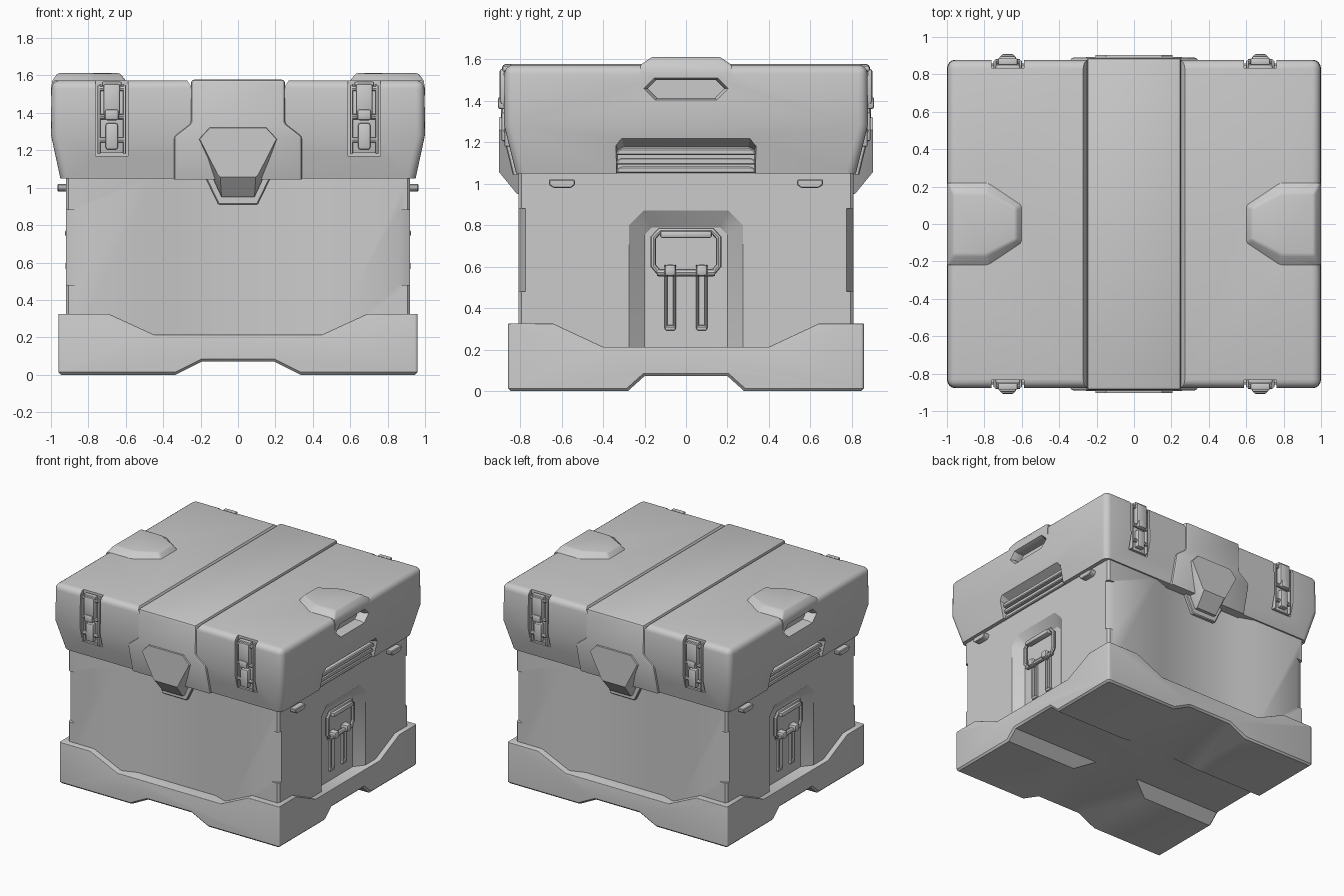
import bpy, bmesh, math
from mathutils import Vector

if "Cube" in bpy.data.objects:
    bpy.data.objects.remove(bpy.data.objects["Cube"])


def sym(half):
    """Close a half outline by mirroring its first coordinate."""
    return half + [(-a, b) for a, b in reversed(half)]

def xy(pts, z): return [(a, b, z) for a, b in pts]
def xz(pts, y): return [(a, y, b) for a, b in pts]
def yz(pts, x): return [(x, a, b) for a, b in pts]
def rect(w, d): return [(-w, -d), (w, -d), (w, d), (-w, d)]

def edit(ob, fn):
    bm = bmesh.new()
    bm.from_mesh(ob.data)
    fn(bm)
    bmesh.ops.recalc_face_normals(bm, faces=bm.faces)
    bm.to_mesh(ob.data)
    bm.free()

def bevel(ob, width, segs=2, test=lambda e, mid: True, angle=30):
    def fn(bm):
        es = [e for e in bm.edges if len(e.link_faces) == 2
              and e.calc_face_angle(0) > math.radians(angle)
              and test(e, (e.verts[0].co + e.verts[1].co) / 2)]
        bmesh.ops.bevel(bm, geom=es, offset=width, segments=segs, profile=0.5,
                        affect='EDGES', clamp_overlap=True)
    edit(ob, fn)

def mirror(ob, axes):
    """Add reflected copies across each named axis."""
    def fn(bm):
        for ax in axes:
            i = 'xyz'.index(ax)
            new = bmesh.ops.duplicate(bm, geom=bm.verts[:] + bm.edges[:] + bm.faces[:])['geom']
            for v in new:
                if isinstance(v, bmesh.types.BMVert):
                    v.co[i] *= -1
            bmesh.ops.reverse_faces(bm, faces=[f for f in new if isinstance(f, bmesh.types.BMFace)])
    edit(ob, fn)

def loft(name, rings, width=0, segs=2, axes=''):
    """Solid through rings of equal point count, with caps."""
    bm = bmesh.new()
    vs = [[bm.verts.new(p) for p in r] for r in rings]
    n = len(rings[0])
    for a, b in zip(vs, vs[1:]):
        for i in range(n):
            bm.faces.new((a[i], a[(i + 1) % n], b[(i + 1) % n], b[i]))
    bm.faces.new(vs[0])
    bm.faces.new(vs[-1])
    bmesh.ops.recalc_face_normals(bm, faces=bm.faces)
    me = bpy.data.meshes.new(name)
    bm.to_mesh(me)
    bm.free()
    ob = bpy.data.objects.new(name, me)
    bpy.context.collection.objects.link(ob)
    if width:
        bevel(ob, width, segs)
    if axes:
        mirror(ob, axes)
    return ob

def box(name, c, s, width=0, axes='', segs=2):
    r = [(c[0] + a, c[1] + b) for a, b in rect(s[0] / 2, s[1] / 2)]
    return loft(name, [xy(r, c[2] - s[2] / 2), xy(r, c[2] + s[2] / 2)], width, segs, axes)

def tube(name, pts, r, closed, axes):
    cu = bpy.data.curves.new(name, 'CURVE')
    cu.dimensions, cu.bevel_depth, cu.bevel_resolution, cu.use_fill_caps = '3D', r, 2, True
    sp = cu.splines.new('POLY')
    sp.points.add(len(pts) - 1)
    for p, q in zip(sp.points, pts):
        p.co = (*q, 1)
    sp.use_cyclic_u = closed
    ob = bpy.data.objects.new(name, cu)
    me = bpy.data.meshes.new_from_object(ob)
    bpy.data.objects.remove(ob)
    ob = bpy.data.objects.new(name, me)
    bpy.context.collection.objects.link(ob)
    mirror(ob, axes)
    return ob

def boolean(ob, cutter, op='DIFFERENCE'):
    m = ob.modifiers.new('cut', 'BOOLEAN')
    m.operation, m.object, m.solver = op, cutter, 'EXACT'
    bpy.context.view_layer.objects.active = ob
    bpy.ops.object.modifier_apply(modifier=m.name)
    bpy.data.objects.remove(cutter)


# Base guard: front and side profiles intersected, giving four feet and a cross channel
fp = sym([(.19, .072), (.335, 0), (.96, 0), (.96, .325), (.69, .325), (.45, .215)])
sp = sym([(.2, .072), (.28, 0), (.858, 0), (.858, .325), (.64, .325), (.4, .213)])
base = loft('base_guard', [xz(fp, -1), xz(fp, 1)])
boolean(base, loft('side_profile', [yz(sp, -1.1), yz(sp, 1.1)]), 'INTERSECT')
bevel(base, .075, 3, lambda e, m: abs(e.verts[0].co.z - e.verts[1].co.z) > .25, 50)
bevel(base, .055, 1, lambda e, m: m.z < .09, 50)
bevel(base, .028, 3, lambda e, m: m.z > .2 and (abs(m.x) > .87 or abs(m.y) > .8), 50)

# Body: plan with shallow front and back recesses
plan = sym([(.34, -.765), (.46, -.808), (.905, -.808), (.92, -.793),
            (.92, .793), (.905, .808), (.46, .808), (.34, .765)])
body = loft('body', [xy(plan, .13), xy(plan, 1.06)])
corner = [(.845, -.8165), (.935, -.765), (1, -.765), (1, -.9), (.845, -.9)]
boolean(body, loft('corner_cut', [xy(corner, .48), xy(corner, .88)], axes='xy'))
outer = sym([(.275, .1), (.275, .8), (.205, .87)])
inner = sym([(.2, .1), (.2, .755), (.165, .79)])
k = .055 / .06
over = [(o[0] + (o[0] - i[0]) * .2, o[1] + (o[1] - i[1]) * .2) for o, i in zip(outer, inner)]
boolean(body, loft('handle_recess_cut', [yz(over, .932), yz(inner, .86)], axes='x'))

# Lid shell
lid = loft('lid', [xy(rect(.95, .82), 1.05), xy(rect(1, .878), 1.28), xy(rect(.997, .876), 1.574)])
bevel(lid, .045, 4, lambda e, m: m.z > 1.1, 30)
groove = [(.21, 1.61), (.295, 1.61), (.25, 1.54)]
boolean(lid, loft('groove_cut', [xz(groove, -1), xz(groove, 1)], axes='x'))
boolean(lid, box('latch_pocket_cut', (.675, -.92, 1.435), (.175, .17, .53), axes='xy'))
vent_out = sym([(.34, 1.0), (.34, 1.19), (.31, 1.225)])
vent_in = sym([(.33, 1.0), (.33, 1.165), (.30, 1.178)])
boolean(lid, loft('vent_cut', [yz(vent_out, 1.0), yz(vent_in, .9)], axes='x'))

# Raised grip domes on the lid ends, with a hexagonal finger slot
dome = [loft('lid_grip', [
    xy([(.6, -.1), (.78, -.22), (x0, -.22), (x0, .22), (.78, .22), (.6, .1)], z) if not t else
    xy([(.63, -.085), (.79, -.165), (x0, -.165), (x0, .165), (.79, .165), (.63, .085)], z)
    for z, x0, t in ((1.4, .995, 0), (1.535, 1.0, 0), (1.573, .992, 0), (1.612, .965, 1))])][0]
bevel(dome, .012, 2, lambda e, m: m.z > 1.59, 15)
mirror(dome, 'x')
boolean(lid, dome, 'UNION')
slot_out = sym([(.15, 1.4), (.212, 1.46), (.155, 1.515)])
slot_in = sym([(.14, 1.415), (.185, 1.46), (.145, 1.5)])
boolean(lid, loft('slot_cut', [yz(slot_out, 1.01), yz(slot_in, .97), yz(slot_in, .92)], axes='x'))

# Centre band wrapping over the lid
band = loft('centre_band', [xy(rect(w, d), z) for z, w, d in (
    (1.045, .343, .836), (1.275, .343, .892), (1.345, .252, .892), (1.578, .252, .888))])
bevel(band, .018, 2, lambda e, m: m.z > 1.06, 20)

# Front and back hooks with their catch plates
hf = sym([(.15, 1.32), (.205, 1.26), (.107, 1.068), (.095, 1.058)])
hb = sym([(.16, 1.335), (.222, 1.26), (.125, 1.03), (.088, .95)])
loft('hook', [xz(hf, -.903), xz(hb, -.815), xz(hb, -.755)], axes='y')
cp = sym([(.175, 1.055), (.105, .91)])
loft('hook_catch', [xz(cp, -.79), xz(cp, -.755)], .006, 1, 'y')

# Vent louvres and side tabs
for z, x in ((1.153, .957), (1.108, .947), (1.066, .937)):
    bar = sym([(.335, z - .015), (.335, z + .005), (.315, z + .017)])
    loft('vent_louvre', [yz(bar, x), yz(bar, .895)], .006, 1, 'x')
tab = [(.535, 1.02), (.535, .995), (.555, .98), (.64, .98), (.662, .995), (.662, 1.02)]
loft('side_tab', [yz(tab, .965), yz(tab, .91)], .005, 1, 'xy')

# Latches, one built and mirrored to four
lx = .675
for dx in (-.068, .068):
    box('latch_rail', (lx + dx, -.85, 1.365), (.014, .05, .37), .004, 'xy')
box('latch_plate', (lx, -.835, 1.37), (.13, .03, .37), .004, 'xy')
box('latch_lever', (lx, -.874, 1.47), (.09, .05, .17), .012, 'xy')
box('latch_grip', (lx, -.885, 1.39), (.075, .046, .06), .014, 'xy')
box('latch_hook', (lx, -.868, 1.275), (.065, .045, .14), .01, 'xy')
box('latch_cap', (lx, -.868, 1.555), (.105, .035, .024), .006, 'xy')
for z in (1.255, 1.38, 1.53):
    tube('latch_pin', [(lx - .065, -.868, z), (lx + .065, -.868, z)], .014, False, 'xy')

# Folding side handle: bail, grip, hinge rod and two straps
hx = .892
bail = sym([(.125, .565), (.158, .605), (.158, .74), (.125, .775)])
tube('handle_bail', yz(bail, hx), .014, True, 'x')
box('handle_grip', (.9, 0, .756), (.05, .25, .036), .012, 'x')
tube('handle_hinge', [(hx, -.14, .572), (hx, .14, .572)], .018, False, 'x')
for y in (-.076, .076):
    strap = [(y + a, z) for a, z in sym([(.02, .31), (.02, .6)])]
    tube('strap_frame', yz(strap, .872), .011, True, 'x')
    box('strap_knuckle', (.893, y, .582), (.058, .056, .055), .014, 'x')
    box('strap_foot', (.868, y, .305), (.025, .05, .025), .006, 'x')

# Smooth shading with sharp creases kept
bpy.ops.object.select_all(action='SELECT')
bpy.context.view_layer.objects.active = body
bpy.ops.object.shade_smooth_by_angle(angle=math.radians(32))
